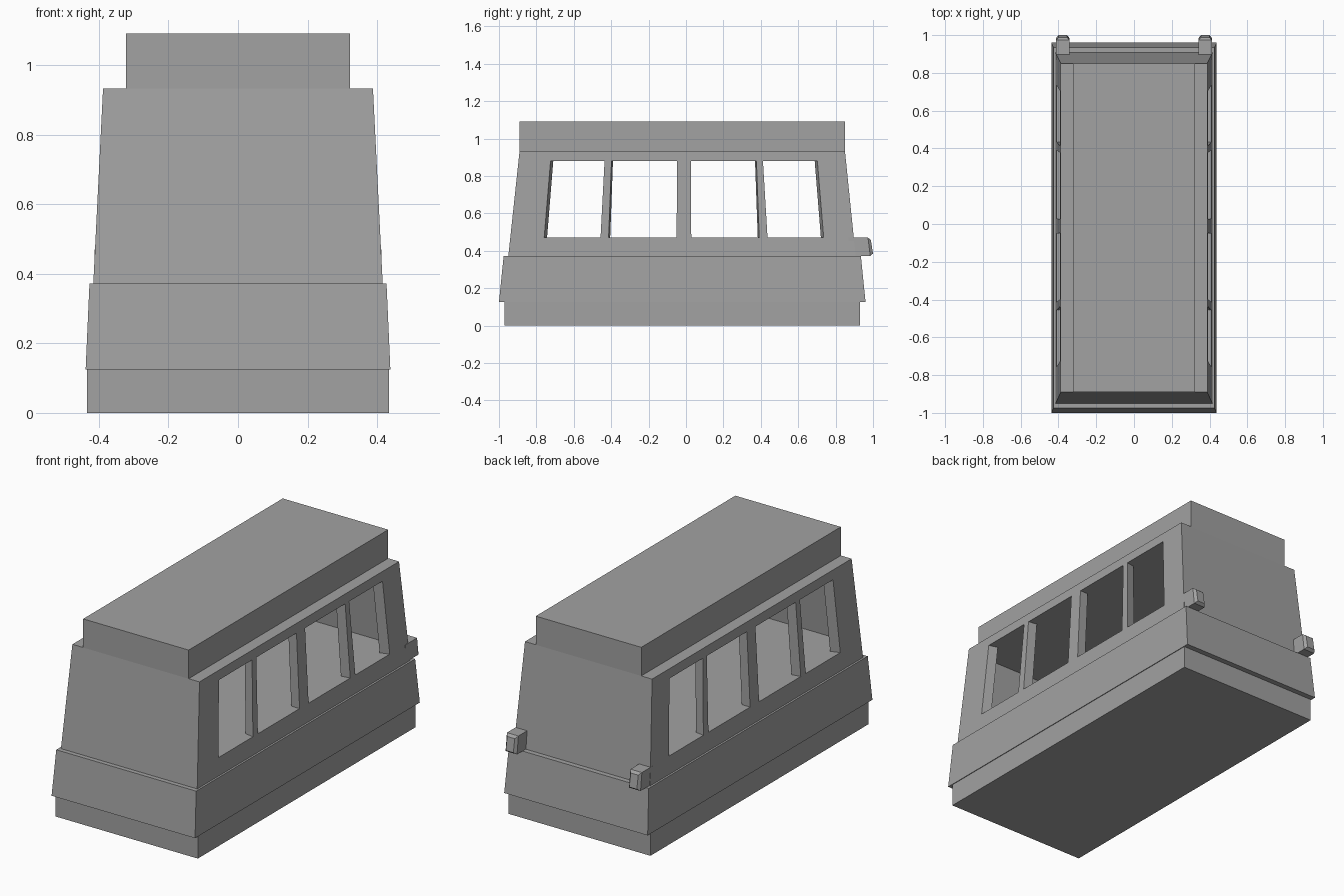
import bpy

cube = bpy.data.objects.get("Cube")
if cube:
    bpy.data.objects.remove(cube, do_unlink=True)

grey = bpy.data.materials.new("body grey")
grey.use_nodes = True
GREY = (0.36, 0.36, 0.36, 1)
grey.diffuse_color = GREY
grey.node_tree.nodes["Principled BSDF"].inputs["Base Color"].default_value = GREY


def loft(name, first, last):
    """Solid between two four-cornered loops."""
    faces = [(3, 2, 1, 0), (4, 5, 6, 7)]
    faces += [(i, (i + 1) % 4, (i + 1) % 4 + 4, i + 4) for i in range(4)]
    mesh = bpy.data.meshes.new(name)
    mesh.from_pydata(first + last, [], faces)
    mesh.materials.append(grey)
    obj = bpy.data.objects.new(name, mesh)
    bpy.context.collection.objects.link(obj)
    # consistent outward normals, whichever way the loops run
    bpy.context.view_layer.objects.active = obj
    obj.select_set(True)
    bpy.ops.object.mode_set(mode='EDIT')
    bpy.ops.mesh.select_all(action='SELECT')
    bpy.ops.mesh.normals_make_consistent(inside=False)
    bpy.ops.object.mode_set(mode='OBJECT')
    obj.select_set(False)
    return obj


def rect(half_x, y0, y1, z):
    return [(-half_x, y0, z), (half_x, y0, z), (half_x, y1, z), (-half_x, y1, z)]


def cut(target, cutter):
    mod = target.modifiers.new("cut", 'BOOLEAN')
    mod.object = cutter
    mod.operation = 'DIFFERENCE'
    mod.solver = 'EXACT'
    bpy.context.view_layer.objects.active = target
    bpy.ops.object.modifier_apply(modifier=mod.name)
    bpy.data.objects.remove(cutter, do_unlink=True)


# Stacked body
loft("base", rect(0.434, -0.97, 0.93, 0), rect(0.434, -0.97, 0.93, 0.125))
loft("skirt", rect(0.438, -1.0, 0.96, 0.125), rect(0.427, -0.975, 0.935, 0.372))
loft("roof", rect(0.322, -0.89, 0.85, 0.93), rect(0.322, -0.89, 0.85, 1.09))
cabin = loft("cabin", rect(0.416, -0.95, 0.907, 0.372), rect(0.388, -0.89, 0.85, 0.932))

# Hollow interior
SILL, HEAD = 0.47, 0.88
cut(cabin, loft("interior", rect(0.36, -0.89, 0.845, SILL - 0.002),
                rect(0.34, -0.845, 0.805, HEAD + 0.002)))

# Side windows: bottom and top edges along y, leaning with the end walls
WINDOWS = [(-0.755, -0.455, -0.727, -0.437), (-0.412, -0.05, -0.4, -0.048),
           (0.028, 0.39, 0.027, 0.378), (0.434, 0.733, 0.413, 0.705)]
for b0, b1, t0, t1 in WINDOWS:
    for side in (-1, 1):
        def opening(x):
            k = 1 - 0.4 * (0.4 - x)
            return [(side * x, b0 * k, SILL), (side * x, b1 * k, SILL),
                    (side * x, t1 * k, HEAD), (side * x, t0 * k, HEAD)]
        cut(cabin, loft("window_cutter", opening(0.3), opening(0.46)))

# Rear lamp blocks with a tapered end
for label, side in (("left", 1), ("right", -1)):
    def section(y_low, y_high, inset):
        x0, x1 = side * (0.342 + inset), side * (0.412 - inset)
        low, high = 0.373 + inset, 0.47 - inset
        return [(x0, y_low, low), (x1, y_low, low), (x1, y_high, high), (x0, y_high, high)]
    loft(label + "_rear_lamp", section(0.87, 0.87, 0), section(0.985, 0.973, 0))
    loft(label + "_rear_lamp_end", section(0.985, 0.973, 0), section(1.0, 0.988, 0.012))
